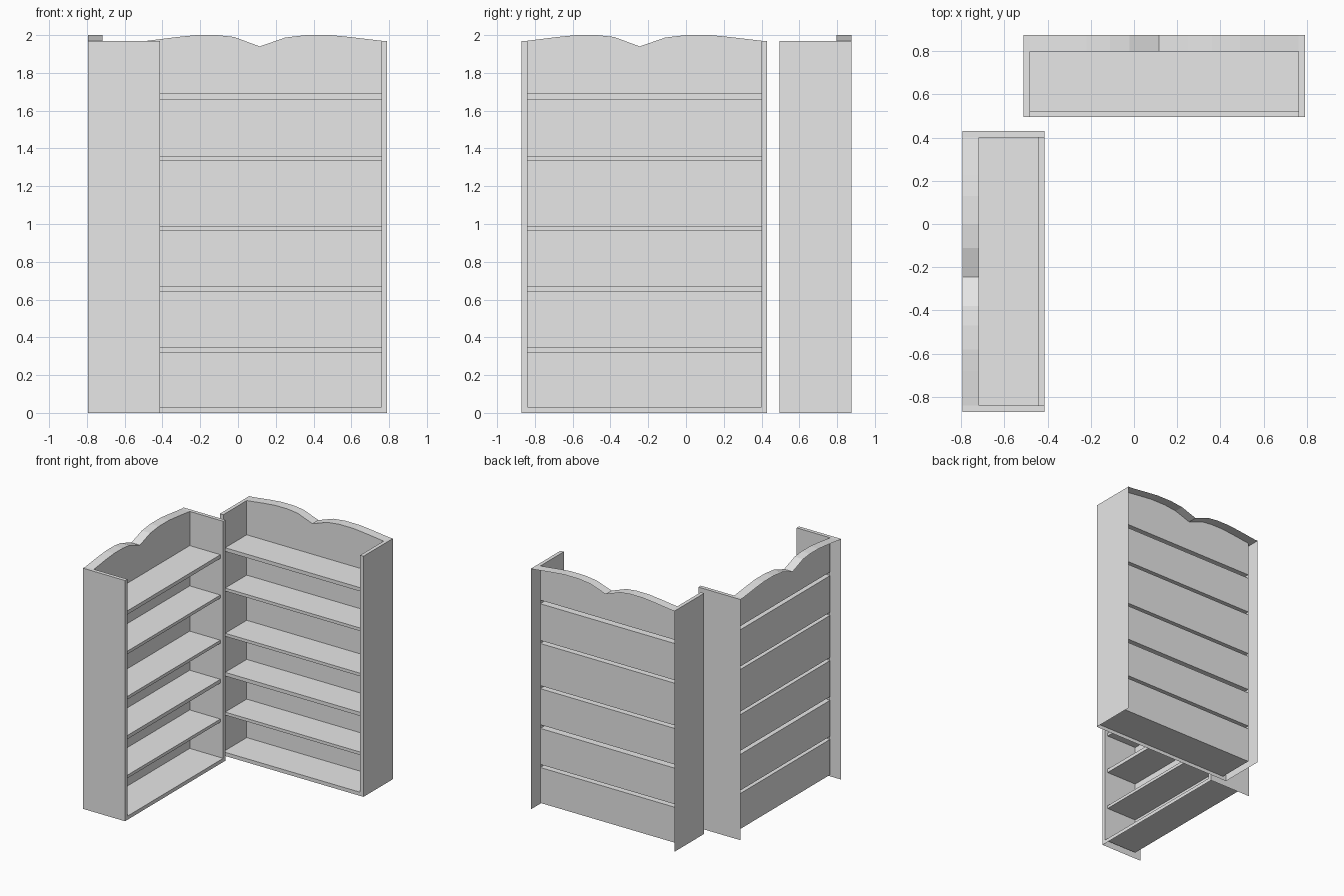
import bpy
from math import pi

cube = bpy.data.objects.get("Cube")
if cube:
    bpy.data.objects.remove(cube, do_unlink=True)

grey = bpy.data.materials.new("plain_grey")
grey.use_nodes = True
colour = (0.8, 0.8, 0.8, 1)
grey.diffuse_color = colour
grey.node_tree.nodes["Principled BSDF"].inputs["Base Color"].default_value = colour

# Bookcase dimensions in its own frame, front towards -y
OUT, INN = 0.65, 0.62                  # half widths of outer and inner walls
FRONT, BACK, REAR = -0.19, 0.113, 0.19
LIP = -0.165                           # shelf front edge
FLOOR, TOP = 0.03, 1.97
SHELVES = [(0.32, 0.345), (0.64, 0.67), (0.965, 0.99), (1.335, 1.36), (1.66, 1.69)]
CREST = [(-INN, TOP), (-0.46, 1.99), (-0.36, 2.0), (-0.25, 2.0), (-0.16, 1.99),
         (-0.025, 1.94), (0.11, 1.987), (0.22, 2.0), (0.35, 2.0), (0.45, 1.99), (INN, TOP)]


def flat_x(x, y0, y1, z0, z1):
    return [(x, y0, z0), (x, y1, z0), (x, y1, z1), (x, y0, z1)]


def flat_y(y, x0, x1, z0, z1):
    return [(x0, y, z0), (x1, y, z0), (x1, y, z1), (x0, y, z1)]


def flat_z(z, x0, x1, y0, y1):
    return [(x0, y0, z), (x1, y0, z), (x1, y1, z), (x0, y1, z)]


def mesh_from(name, faces):
    mesh = bpy.data.meshes.new(name)
    verts = [v for f in faces for v in f]
    index, start = [], 0
    for f in faces:
        index.append(list(range(start, start + len(f))))
        start += len(f)
    mesh.from_pydata(verts, [], index)
    mesh.materials.append(grey)
    mesh.update()
    return mesh


# Hollow side walls with front and top rims
sides = []
for s in (-1, 1):
    wall = [flat_x(s * OUT, FRONT, REAR, 0, TOP),
            flat_x(s * INN, FRONT, BACK, FLOOR, TOP),
            flat_y(FRONT, s * INN, s * OUT, 0, TOP),
            flat_z(TOP, s * INN, s * OUT, FRONT, REAR)]
    sides += wall if s > 0 else [f[::-1] for f in wall]
    if s < 0:
        sides[0].reverse()
        sides[0].reverse()

# Floor with its front rim
base = [flat_z(FLOOR, -INN, INN, FRONT, BACK), flat_y(FRONT, -INN, INN, 0, FLOOR)]

# Back panel in bands between the shelves, topped by the double arch
bottoms = [FLOOR] + [hi for lo, hi in SHELVES]
tops = [lo for lo, hi in SHELVES]
back = [flat_y(BACK, -INN, INN, a, b) for a, b in zip(bottoms, tops)]
back.append([(-INN, BACK, bottoms[-1]), (INN, BACK, bottoms[-1])]
            + [(x, BACK, z) for x, z in reversed(CREST)])

# Shelves, open towards the back
shelves = []
for lo, hi in SHELVES:
    shelves += [flat_z(hi, -INN, INN, LIP, BACK),
                flat_z(lo, -INN, INN, LIP, BACK)[::-1],
                flat_y(LIP, -INN, INN, lo, hi)]

# Arched crest overhanging the back panel
crest = [[(x0, BACK, z0), (x1, BACK, z1), (x1, REAR, z1), (x0, REAR, z0)]
         for (x0, z0), (x1, z1) in zip(CREST, CREST[1:])]

parts = {"side_walls": sides, "floor": base, "back_panel": back,
         "shelves": shelves, "arched_crest": crest}
meshes = {name: mesh_from(name, faces) for name, faces in parts.items()}

# Two bookcases standing at a right angle
for label, place, turn in (("rear", (0.14, 0.685, 0), 0),
                           ("right", (-0.604, -0.22, 0), pi / 2)):
    for name, mesh in meshes.items():
        ob = bpy.data.objects.new(f"{label}_bookcase_{name}", mesh)
        ob.location = place
        ob.rotation_euler.z = turn
        bpy.context.collection.objects.link(ob)
